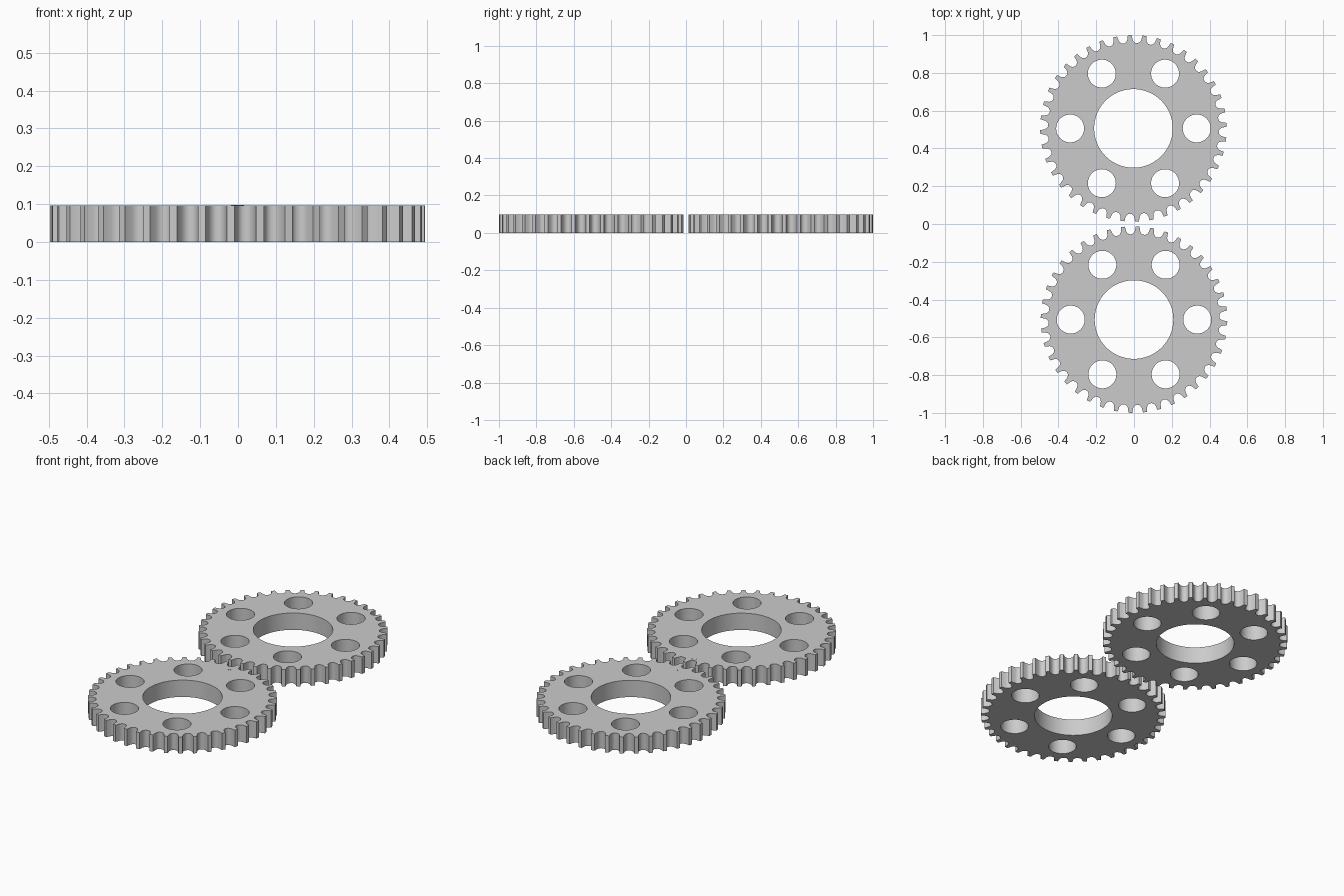
import bpy
import math

cube = bpy.data.objects.get("Cube")
if cube:
    bpy.data.objects.remove(cube, do_unlink=True)

TEETH = 40
THICK = 0.097
TIP, ROOT = 0.494, 0.452


def material(name, value):
    m = bpy.data.materials.new(name)
    m.use_nodes = True
    m.diffuse_color = (value, value, value, 1)
    m.node_tree.nodes["Principled BSDF"].inputs["Base Color"].default_value = (value, value, value, 1)
    return m


steel = material("grey_steel", 0.6)


def circle(radius, count, x=0.0, y=0.0):
    steps = [2 * math.pi * i / count for i in range(count)]
    return [(x + radius * math.cos(a), y + radius * math.sin(a)) for a in steps]


def toothed_rim(phase):
    # narrow flat tips joined by round-bottomed gullets
    pitch = 2 * math.pi / TEETH
    half_gap = 0.37
    points = []
    for tooth in range(TEETH):
        middle = phase + (tooth + 0.5) * pitch
        for i in range(13):
            u = -1 + i / 6
            r = ROOT + (TIP - ROOT) * (1 - math.sqrt(max(0, 1 - abs(u) ** 2.4)))
            a = middle + u * half_gap * pitch
            points.append((r * math.cos(a), r * math.sin(a)))
    return points


def plate(name, loops, location, thickness):
    # filled outline with holes, extruded upwards
    curve = bpy.data.curves.new(name, 'CURVE')
    curve.dimensions = '2D'
    curve.fill_mode = 'BOTH'
    curve.extrude = thickness / 2
    for loop in loops:
        spline = curve.splines.new('POLY')
        spline.points.add(len(loop) - 1)
        for p, (x, y) in zip(spline.points, loop):
            p.co = (x, y, 0, 1)
        spline.use_cyclic_u = True
    curve.materials.append(steel)
    obj = bpy.data.objects.new(name, curve)
    bpy.context.collection.objects.link(obj)
    obj.location = location
    bpy.ops.object.select_all(action='DESELECT')
    obj.select_set(True)
    bpy.context.view_layer.objects.active = obj
    bpy.ops.object.convert(target='MESH')
    bpy.ops.object.shade_smooth_by_angle(angle=math.radians(30))
    return obj


def gear(name, x, y, phase, mark_y):
    # wheel with a central bore and six lightening holes
    loops = [toothed_rim(math.radians(phase)), circle(0.208, 96)]
    loops += [circle(0.074, 48, hx, hy) for hx, hy in circle(0.335, 6)]
    plate(name, loops, (x, y, THICK / 2), THICK)
    # small timing mark on the top face
    plate(name + "_timing_mark", [circle(0.016, 24)], (x, mark_y, THICK - 0.0015), 0.004)


gear("rear_gear", -0.003, 0.506, 92.25, 0.082)
gear("front_gear", 0.0, -0.506, 87.75, -0.078)
